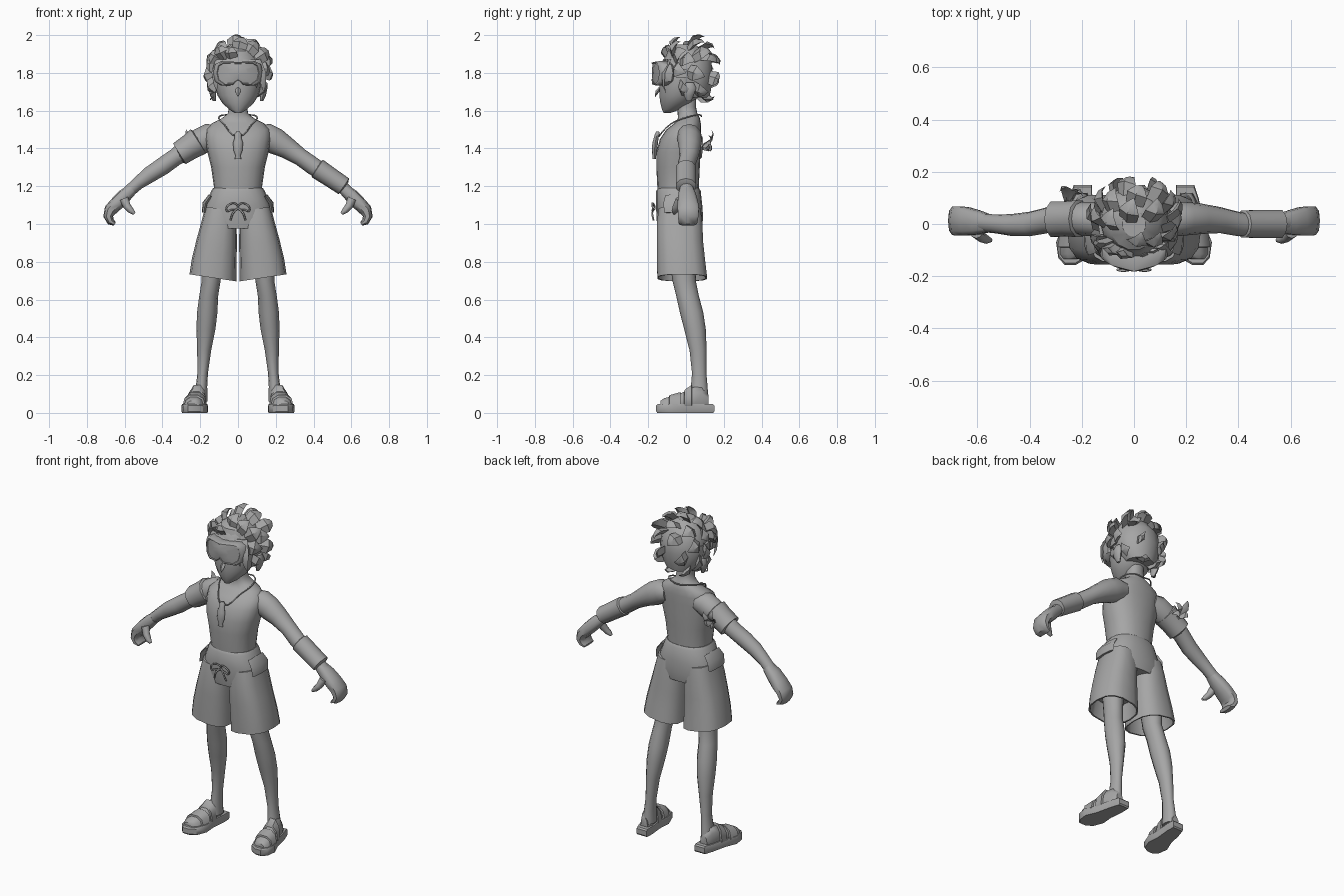
import bpy, bmesh, math
from mathutils import Vector as V

skin = bpy.data.materials.new("plain grey")
skin.diffuse_color = (0.38, 0.38, 0.38, 1)

def finish(name, bm, angle=50):
    bmesh.ops.recalc_face_normals(bm, faces=bm.faces)
    me = bpy.data.meshes.new(name)
    bm.to_mesh(me); bm.free()
    ob = bpy.data.objects.new(name, me)
    bpy.context.collection.objects.link(ob)
    me.materials.append(skin)
    bpy.ops.object.select_all(action='DESELECT')
    ob.select_set(True)
    bpy.context.view_layer.objects.active = ob
    bpy.ops.object.shade_smooth_by_angle(angle=math.radians(angle))
    return ob

def skin_rings(bm, rings, caps=True):
    vs = [[bm.verts.new(p) for p in r] for r in rings]
    n = len(vs[0])
    for a, b in zip(vs, vs[1:]):
        for i in range(n):
            bm.faces.new((a[i], a[(i+1) % n], b[(i+1) % n], b[i]))
    if caps:
        bm.faces.new(vs[0]); bm.faces.new(vs[-1])

def oval(n, power=1.0):
    f = lambda v: math.copysign(abs(v) ** power, v)
    return [(f(math.cos(2*math.pi*i/n)), f(math.sin(2*math.pi*i/n))) for i in range(n)]

def stack(name, rows, n=16, power=1.0, s=1, tilt=0, angle=50):
    """Horizontal rings: (x, y, z, half width, half depth)."""
    bm = bmesh.new()
    skin_rings(bm, [[(s*(x+rx*a), y+ry*b, z+tilt*rx*a) for a, b in oval(n, power)]
                    for x, y, z, rx, ry in rows])
    return finish(name, bm, angle)

def limb(name, rows, n=12, s=1, angle=50, power=1.0):
    """Rings across a path: (x, y, z, half depth in y, half thickness)."""
    bm, rings = bmesh.new(), []
    for i, (x, y, z, ry, rt) in enumerate(rows):
        a, b = rows[max(i-1, 0)], rows[min(i+1, len(rows)-1)]
        d = V((b[0]-a[0], 0, b[2]-a[2])).normalized()
        up = V((-d.z, 0, d.x))
        pts = [V((x, y, z)) + up*rt*u + V((0, ry*v, 0)) for u, v in oval(n, power)]
        rings.append([(s*p.x, p.y, p.z) for p in pts])
    skin_rings(bm, rings)
    return finish(name, bm, angle)

def cord(name, pts, r, cyclic=False):
    """Thin round cord through points."""
    cu = bpy.data.curves.new(name, 'CURVE')
    cu.dimensions, cu.bevel_depth, cu.bevel_resolution, cu.resolution_u = '3D', r, 1, 4
    sp = cu.splines.new('BEZIER')
    sp.bezier_points.add(len(pts)-1)
    for bp, p in zip(sp.bezier_points, pts):
        bp.co, bp.handle_left_type, bp.handle_right_type = p, 'AUTO', 'AUTO'
    sp.use_cyclic_u = cyclic
    ob = bpy.data.objects.new(name, cu)
    bpy.context.collection.objects.link(ob)
    cu.materials.append(skin)

def spikes(name, pairs, width, flat=0.45):
    """Bent, flattened locks from base to tip."""
    bm = bmesh.new()
    for base, tip, out in pairs:
        d = (tip-base).normalized()
        side = d.cross(out).normalized()
        nor = side.cross(d)
        rings = []
        for t, w in ((0, .8), (.4, 1), (.75, .5), (1, .02)):
            c = base.lerp(tip, t) + out*.03*math.sin(math.pi*t)
            rings.append([c + side*width*w*u + nor*width*flat*w*v
                          for u, v in ((1, 0), (0, 1), (-1, 0), (0, -1))])
        skin_rings(bm, rings)
    return finish(name, bm, 40)

# torso and neck
stack("torso", [(0, -.04, 1.12, .13, .105), (0, -.042, 1.2, .128, .11), (0, -.042, 1.3, .142, .115),
      (0, -.04, 1.38, .162, .117), (0, -.03, 1.45, .172, .108), (0, -.012, 1.5, .17, .092),
      (0, .01, 1.535, .135, .068), (0, .015, 1.56, .085, .058), (0, .008, 1.585, .054, .052),
      (0, .003, 1.62, .048, .05), (0, .003, 1.68, .05, .052)], 20, .88)

# shorts: hips and two legs
stack("shorts_hips", [(0, -.04, 1.19, .132, .108), (0, -.04, 1.175, .142, .118), (0, -.036, 1.1, .172, .122),
      (0, -.033, 1.03, .187, .124), (0, -.033, .975, .17, .115)], 20, .85)
for s, side in ((1, "left"), (-1, "right")):
    stack(side + "_shorts_leg", [(.093, -.034, 1.08, .08, .112), (.1, -.034, 1.0, .093, .123),
          (.113, -.032, .9, .107, .125), (.126, -.026, .8, .118, .13), (.133, -.02, .715, .124, .134),
          (.133, -.02, .715, .116, .125), (.126, -.026, .82, .1, .11)], 14, .75, s, .15, 40)
    # pocket flap on hip
    limb(side + "_pocket", [(.145, -.04, 1.15, .07, .012), (.174, -.04, 1.11, .08, .014),
         (.18, -.04, 1.06, .075, .012)], 8, s)
    # leg
    stack(side + "_leg", [(.135, -.02, .85, .062, .07), (.142, -.01, .7, .05, .062),
          (.155, .008, .62, .05, .06), (.163, .03, .53, .054, .062), (.17, .048, .44, .05, .057),
          (.179, .064, .33, .037, .045), (.187, .07, .21, .028, .038), (.193, .07, .14, .03, .044),
          (.198, .07, .06, .037, .05)], 12, 1, s)
    # foot, sandal straps and sole share the toe-out line
    cx = lambda y: .22 - .155*y
    def across(name, rows, n=10):
        bm = bmesh.new()
        skin_rings(bm, [[(s*(cx(y)+w*a), y, .04 + h*max(b, -.1)) for a, b in oval(n, .85)]
                        for y, w, h in rows])
        finish(name, bm)
    across(side + "_foot", [(-.135, .03, .025), (-.115, .048, .04), (-.06, .054, .053), (-.01, .046, .075),
           (.04, .038, .1), (.085, .036, .1), (.118, .024, .06)])
    across(side + "_toe_strap", [(-.09, .05, .04), (-.088, .06, .056), (-.03, .06, .073), (-.028, .05, .06)])
    across(side + "_ankle_strap", [(-.01, .045, .07), (-.008, .054, .085), (.03, .05, .112), (.032, .04, .1)])
    bm = bmesh.new()
    outline = [(-.035, .15), (-.045, .1), (-.052, 0), (-.07, -.07), (-.055, -.135), (-.02, -.158),
               (.02, -.158), (.05, -.13), (.068, -.07), (.05, 0), (.043, .1), (.034, .15)]
    skin_rings(bm, [[(s*(cx(y)+x*k), y*k, z) for x, y in outline]
                    for z, k in ((0, .96), (.008, 1), (.038, 1), (.046, .95))])
    finish(side + "_sole", bm, 35)
    # arm
    limb(side + "_arm", [(.1, .015, 1.47, .06, .055), (.15, .018, 1.463, .066, .07), (.2, .02, 1.437, .064, .07),
         (.26, .02, 1.402, .058, .057), (.33, .015, 1.355, .05, .046), (.4, .0, 1.305, .047, .047),
         (.47, -.004, 1.26, .042, .043), (.53, 0, 1.215, .036, .034), (.58, .005, 1.17, .036, .032)], 12, s)
    # hand: palm with curled fingers, and thumb
    limb(side + "_hand", [(.56, .003, 1.185, .036, .03), (.6, .006, 1.15, .048, .037), (.64, .01, 1.11, .056, .037),
         (.676, .012, 1.073, .058, .034), (.687, .012, 1.04, .056, .026), (.674, .01, 1.012, .052, .02),
         (.652, .01, 1.0, .046, .01)], 10, s, 45, .75)
    limb(side + "_thumb", [(.605, -.03, 1.135, .025, .026), (.588, -.048, 1.095, .022, .02),
         (.566, -.058, 1.07, .018, .016), (.548, -.062, 1.055, .008, .008)], 8, s)
    # ear
    stack(side + "_ear", [(.125, .015, 1.65, .008, .012), (.132, .015, 1.68, .016, .026),
          (.138, .02, 1.72, .018, .034), (.134, .02, 1.75, .01, .02)], 8, 1, s)

# wristband and arm band
limb("wristband", [(.415, 0, 1.297, .04, .04), (.42, 0, 1.294, .055, .055), (.49, 0, 1.247, .056, .052),
     (.56, 0, 1.2, .056, .05), (.565, 0, 1.196, .035, .03)], 10, 1, 40)
limb("arm_band", [(.205, .02, 1.44, .06, .06), (.21, .02, 1.437, .074, .076), (.255, .02, 1.408, .07, .068),
     (.31, .018, 1.372, .071, .064), (.315, .018, 1.37, .05, .045)], 10, -1, 40)
knot = V((-.25, .085, 1.41))
spikes("arm_band_knot", [(knot, V(t), V((0, 1, 0))) for t in
       ((-.275, .135, 1.5), (-.2, .12, 1.47), (-.285, .125, 1.4), (-.19, .1, 1.4))], .022, .3)

# necklace and pendant
half = [(.06, .068, 1.578), (.1, .01, 1.567), (.075, -.08, 1.53)]
cord("necklace", [(0, .082, 1.57)] + half + [(0, -.142, 1.465)] + [(-x, y, z) for x, y, z in half[::-1]], .004, True)
stack("pendant", [(0, -.15, 1.49, .008, .008), (0, -.152, 1.475, .02, .013), (0, -.157, 1.46, .017, .012),
      (0, -.163, 1.43, .026, .015), (0, -.167, 1.39, .024, .014), (0, -.168, 1.36, .012, .01),
      (0, -.168, 1.345, .018, .008)], 8)

# drawstring bow
for s in (1, -1):
    cord("drawstring_loop", [(0, -.165, 1.085), (s*.03, -.178, 1.11), (s*.06, -.175, 1.07), (s*.035, -.178, 1.075)], .005, True)
    cord("drawstring_end", [(0, -.165, 1.085), (s*.025, -.178, 1.06), (s*.04, -.172, 1.02)], .005)

# head and nose
stack("head", [(0, -.1, 1.588, .018, .018), (0, -.08, 1.605, .045, .047), (0, -.052, 1.64, .083, .085),
      (0, -.035, 1.68, .108, .108), (0, -.022, 1.73, .122, .121), (0, -.012, 1.8, .127, .128),
      (0, -.005, 1.87, .113, .117), (0, 0, 1.92, .08, .085), (0, 0, 1.945, .03, .035)], 18)
spikes("nose", [(V((0, -.138, 1.72)), V((0, -.163, 1.672)), V((0, -.15, 0)))], .014, .7)

# goggles: curved lens body with a nose notch
edge = [(0, 1.762), (.03, 1.735), (.09, 1.732), (.122, 1.755), (.132, 1.8), (.122, 1.845), (.09, 1.862), (0, 1.858)]
edge += [(-x, z) for x, z in edge[-2:0:-1]]
bm = bmesh.new()
skin_rings(bm, [[(x*k, y + 3.2*x*x*k*k, 1.8+(z-1.8)*k) for x, z in edge]
                for y, k in ((-.11, .93), (-.125, 1), (-.17, 1), (-.182, .93), (-.182, .85), (-.176, .82), (-.18, .4))])
finish("goggles", bm, 40)
# goggle strap
stack("goggle_strap", [(0, -.003, 1.775, .126, .126), (0, -.003, 1.776, .137, .137),
      (0, -.003, 1.82, .137, .137), (0, -.003, 1.821, .126, .126)], 20)
# hanging strap loops beside the ear
for z in (1.7, 1.675):
    cord("strap_loop", [(-.135, -.01, z), (-.145, .005, z-.015), (-.135, .02, z), (-.128, .005, z+.012)], .004, True)

# hair cap, back and top
stack("hair_cap", [(0, .05, 1.67, .085, .075), (0, .035, 1.71, .118, .1), (0, .025, 1.78, .136, .12),
      (0, .01, 1.86, .128, .128), (0, 0, 1.915, .095, .1), (0, 0, 1.95, .045, .05)], 14, angle=30)

# hair spikes swept back from the brow
tips = [(-.165, -.03, 1.84), (-.15, -.06, 1.9), (-.1, -.09, 1.95), (-.04, -.1, 1.945), (.03, -.03, 1.99),
        (.1, -.03, 1.965), (.16, .0, 1.92), (.178, .05, 1.86), (.165, .0, 1.8), (.0, .1, 1.99), (.09, .1, 1.96),
        (-.08, .06, 1.96), (.14, .13, 1.91), (.03, .15, 1.93), (-.07, .14, 1.9), (-.15, .07, 1.88),
        (.1, .165, 1.85), (.0, .18, 1.84), (-.11, .145, 1.82), (.17, .1, 1.78), (-.165, .08, 1.77),
        (.07, .17, 1.76), (-.04, .175, 1.75), (.13, .12, 1.7), (-.12, .12, 1.7), (.04, .15, 1.675),
        (-.05, .145, 1.66), (.14, .04, 1.7), (-.145, .04, 1.7)]
mid = V((0, .01, 1.81))
pairs = []
for t in map(V, tips):
    d = t - mid + V((-.03, -.09, .03 if t.z < 1.9 else -.02))
    d = V((d.x/.125, d.y/.12, d.z/.135)).normalized()
    base = mid + V((d.x*.118, d.y*.113, d.z*.125))
    pairs.append((base, t, d))
spikes("hair_spikes", pairs, .042)

# fringe over the brow and side locks
fringe = [(V((x, -.115 + 3*x*x, 1.87)), V((x*1.25+.012, -.135 + 3*x*x, z)), V((x*4, -1, 0)).normalized())
          for x, z in ((-.1, 1.7), (-.06, 1.725), (-.02, 1.74), (.03, 1.73), (.07, 1.72), (.1, 1.69))]
spikes("hair_fringe", fringe, .026, .3)
